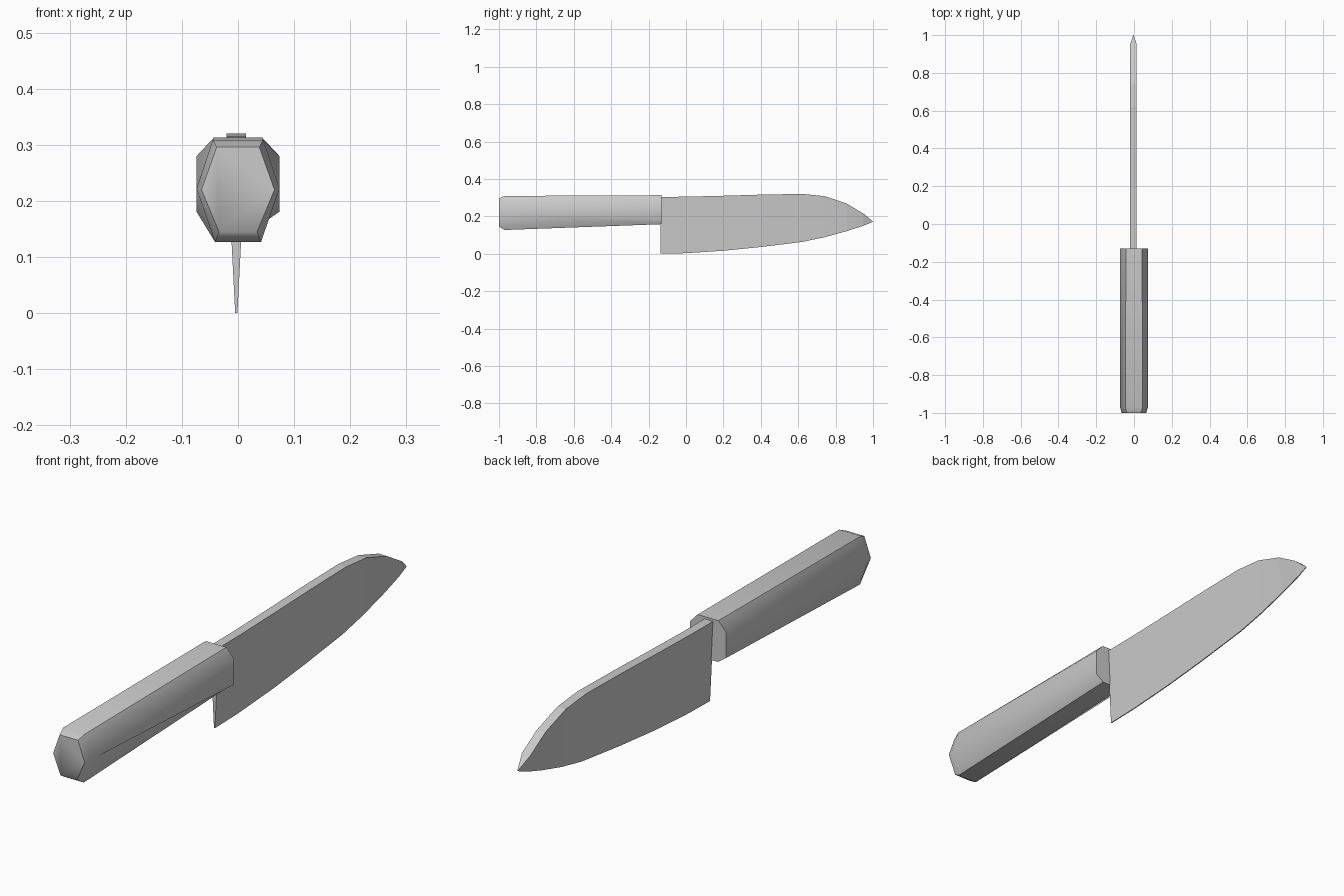
import bpy, bmesh, math

if "Cube" in bpy.data.objects:
    bpy.data.objects.remove(bpy.data.objects["Cube"])

def loft(name, rings):
    """Skin a list of equal-length rings and cap both ends."""
    bm = bmesh.new()
    loops = [[bm.verts.new(p) for p in r] for r in rings]
    n = len(rings[0])
    for a, b in zip(loops, loops[1:]):
        for i in range(n):
            j = (i + 1) % n
            bm.faces.new((a[i], a[j], b[j], b[i]))
    bm.faces.new(loops[0])
    bm.faces.new(loops[-1])
    bmesh.ops.remove_doubles(bm, verts=bm.verts, dist=0.0002)
    bmesh.ops.recalc_face_normals(bm, faces=bm.faces)
    me = bpy.data.meshes.new(name)
    bm.to_mesh(me)
    bm.free()
    ob = bpy.data.objects.new(name, me)
    bpy.context.collection.objects.link(ob)
    return ob

def section(y, half):
    """Mirror the right half of a handle section (top to bottom)."""
    return [(x, y, z) for x, z in half] + [(-x, y, z) for x, z in reversed(half)]

# Handle: six-sided butt changing to an eight-sided front end
handle = loft("handle", [
    section(-1.0, [(0.038, 0.296), (0.065, 0.22), (0.065, 0.22), (0.034, 0.145)]),
    section(-0.97, [(0.045, 0.309), (0.074, 0.222), (0.074, 0.222), (0.041, 0.127)]),
    section(-0.13, [(0.043, 0.313), (0.074, 0.28), (0.074, 0.181), (0.041, 0.158)]),
])
bpy.context.view_layer.objects.active = handle
handle.select_set(True)
bpy.ops.object.shade_smooth_by_angle(angle=math.radians(60))

# Blade: stations of (y, edge z, spine z), wedge from thick spine to thin edge
stations = [(-0.135, 0.0, 0.304), (0.0, 0.003, 0.305), (0.2, 0.016, 0.31),
            (0.4, 0.036, 0.316), (0.62, 0.063, 0.32), (0.74, 0.088, 0.308),
            (0.86, 0.121, 0.268), (0.95, 0.15, 0.214), (1.0, 0.171, 0.172)]
cx = -0.003
rings = []
for y, low, high in stations:
    spine = 0.0175 if y < 0.99 else 0.001
    edge = 0.002 if y < 0.99 else 0.001
    rings.append([(cx - spine, y, high), (cx + spine, y, high),
                  (cx + edge, y, low), (cx - edge, y, low)])
loft("blade", rings)
